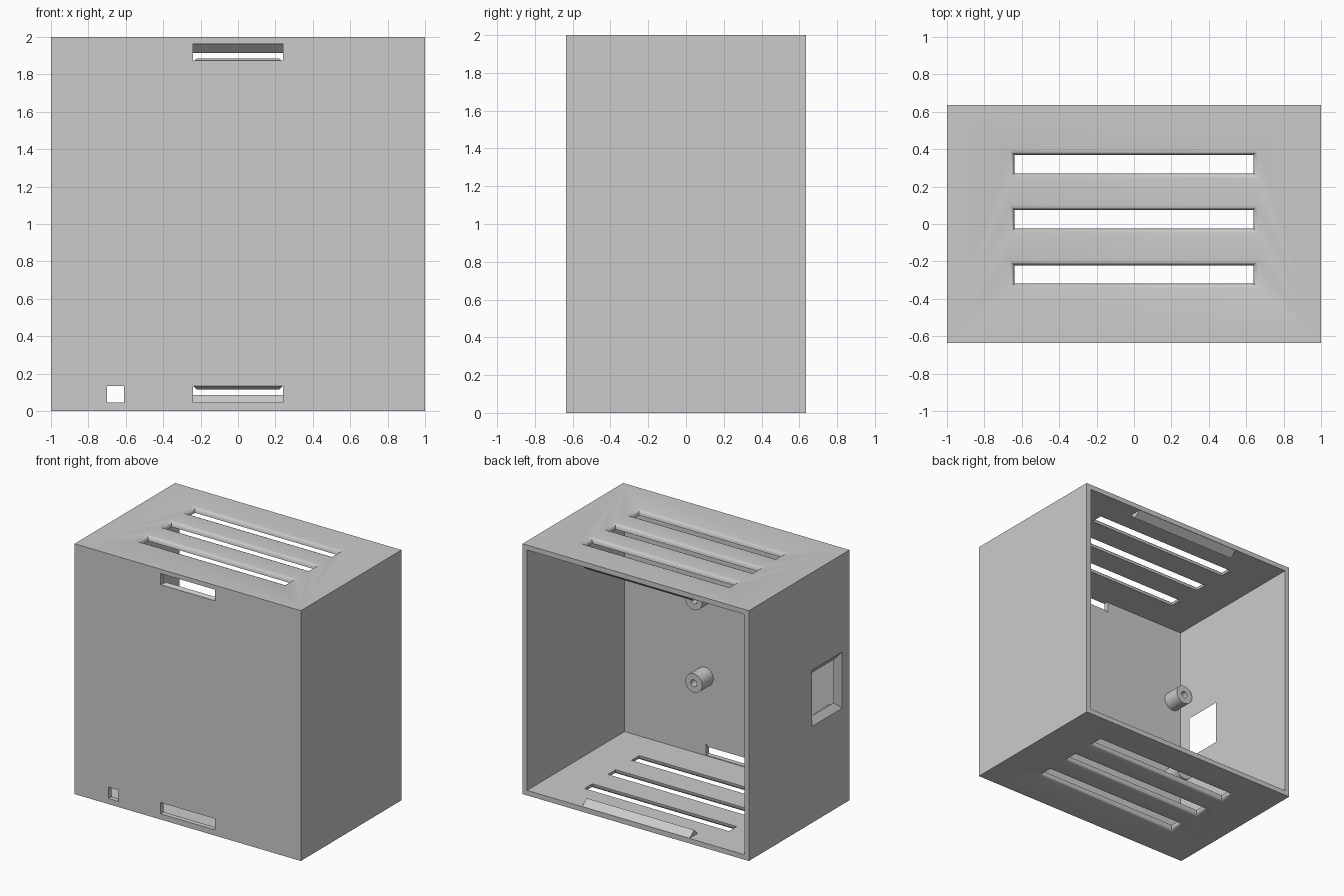
import bpy, bmesh, math
from mathutils import Matrix, Vector

if "Cube" in bpy.data.objects:
    bpy.data.objects.remove(bpy.data.objects["Cube"], do_unlink=True)

W, D, H, T = 1.0, 0.635, 2.0, 0.04      # half width, half depth, height, wall

grey = bpy.data.materials.new("plain grey")
grey.use_nodes = True
grey.diffuse_color = (0.6, 0.6, 0.6, 1)
grey.node_tree.nodes["Principled BSDF"].inputs["Base Color"].default_value = (0.6, 0.6, 0.6, 1)


def finish(bm, name):
    bmesh.ops.recalc_face_normals(bm, faces=bm.faces[:])
    mesh = bpy.data.meshes.new(name)
    bm.to_mesh(mesh)
    bm.free()
    mesh.materials.append(grey)
    obj = bpy.data.objects.new(name, mesh)
    bpy.context.collection.objects.link(obj)
    return obj


def block(bm, x0, x1, y0, y1, z0, z1):
    size = Matrix.Diagonal((x1 - x0, y1 - y0, z1 - z0, 1))
    place = Matrix.Translation(((x0 + x1) / 2, (y0 + y1) / 2, (z0 + z1) / 2))
    bmesh.ops.create_cube(bm, size=1, matrix=place @ size)


def loft(bm, rings):
    """Skin a list of closed rings and cap both ends."""
    rows = [[bm.verts.new(p) for p in ring] for ring in rings]
    n = len(rows[0])
    for a, b in zip(rows, rows[1:]):
        for i in range(n):
            bm.faces.new((a[i], a[(i + 1) % n], b[(i + 1) % n], b[i]))
    bm.faces.new(rows[0])
    bm.faces.new(rows[-1])


def rect(cu, cv, hu, hv, to_point):
    return [to_point(cu + su * hu, cv + sv * hv)
            for su, sv in ((-1, -1), (1, -1), (1, 1), (-1, 1))]


# Cutters for every opening
bm = bmesh.new()
block(bm, -W + T, W - T, -D + T, D + 0.1, T, H - T)            # hollow, open at the back
hollow = finish(bm, "hollow_cutter")

bm = bmesh.new()
for cy in (-0.27, 0.025, 0.32):                                # rounded vents, top and bottom
    for outer, inward in ((H, -1), (0, 1)):
        rings = []
        for depth in (-0.25, 0, 0.15, 0.35, 0.65, 1, 1.5):
            d = min(max(depth, 0), 1)
            flare = 0.027 * (1 - math.sqrt(1 - (1 - d) ** 2))
            z = outer + inward * depth * T
            rings.append(rect(0, cy, 0.638 + flare, 0.049 + flare,
                              lambda u, v, z=z: (u, v, z)))
        loft(bm, rings)
for z0 in (0.045, 1.875):                                      # front latch slots
    block(bm, -0.24, 0.24, -D - 0.05, -D + T + 0.01, z0, z0 + 0.09)
block(bm, -0.70, -0.61, -D - 0.05, -D + T + 0.01, 0.045, 0.135)  # small square hole
loft(bm, [rect(cy, 0.995, hy, hz, lambda u, v, x=x: (x, u, v))   # flared side window
          for x, cy, hy, hz in ((-W - 0.01, -0.352, 0.192, 0.225),
                                (-W, -0.352, 0.192, 0.225),
                                (-W + T, -0.335, 0.157, 0.172),
                                (-W + T + 0.01, -0.335, 0.157, 0.172))])
openings = finish(bm, "openings_cutter")

# Shell
bm = bmesh.new()
block(bm, -W, W, -D, D, 0, H)
case = finish(bm, "case_shell")
bpy.context.view_layer.objects.active = case
for cutter in (hollow, openings):
    cutter.hide_render = True
    mod = case.modifiers.new("cut", "BOOLEAN")
    mod.operation, mod.solver, mod.object = "DIFFERENCE", "EXACT", cutter
    bpy.ops.object.modifier_apply(modifier=mod.name)
    bpy.data.objects.remove(cutter, do_unlink=True)
bpy.ops.object.select_all(action="DESELECT")
case.select_set(True)
bpy.ops.object.shade_smooth_by_angle(angle=math.radians(35))


def ridge(name, half, taper, profile):
    """Prism along x from three (y, z) points; the middle point is the crest."""
    bm = bmesh.new()
    loft(bm, [[(s * (half - (taper if i == 1 else 0)), y, z)
               for i, (y, z) in enumerate(profile)] for s in (-1, 1)])
    return finish(bm, name)


# Snap ridges inside the back rim and small ramps in the latch slots
for tag, flip in (("bottom", False), ("top", True)):
    def level(z):
        return H - z if flip else z
    ridge(tag + "_snap_ridge", 0.475, 0.0,
          [(D - 0.002, level(T)), (0.575, level(0.085)), (0.53, level(T))])
    ridge(tag + "_slot_ramp", 0.24, 0.02,
          [(-D, level(0.135)), (-D + T, level(0.115)), (-D + T, level(0.135))])

# Mounting posts with blind holes
for side, x in (("left", 0.25), ("right", -0.88)):
    for tag, z in (("lower", 0.67), ("upper", 1.33)):
        def ring(r, y):
            return [(x + r * math.cos(a), y, z + r * math.sin(a))
                    for a in (math.tau * i / 32 for i in range(32))]
        bm = bmesh.new()
        tip = -D + T + 0.14
        loft(bm, [ring(0.075, -D + T - 0.01), ring(0.075, tip),
                  ring(0.027, tip), ring(0.027, -D + T)])
        post = finish(bm, f"{side}_{tag}_post")
        bpy.context.view_layer.objects.active = post
        bpy.ops.object.select_all(action="DESELECT")
        post.select_set(True)
        bpy.ops.object.shade_smooth_by_angle(angle=math.radians(35))
